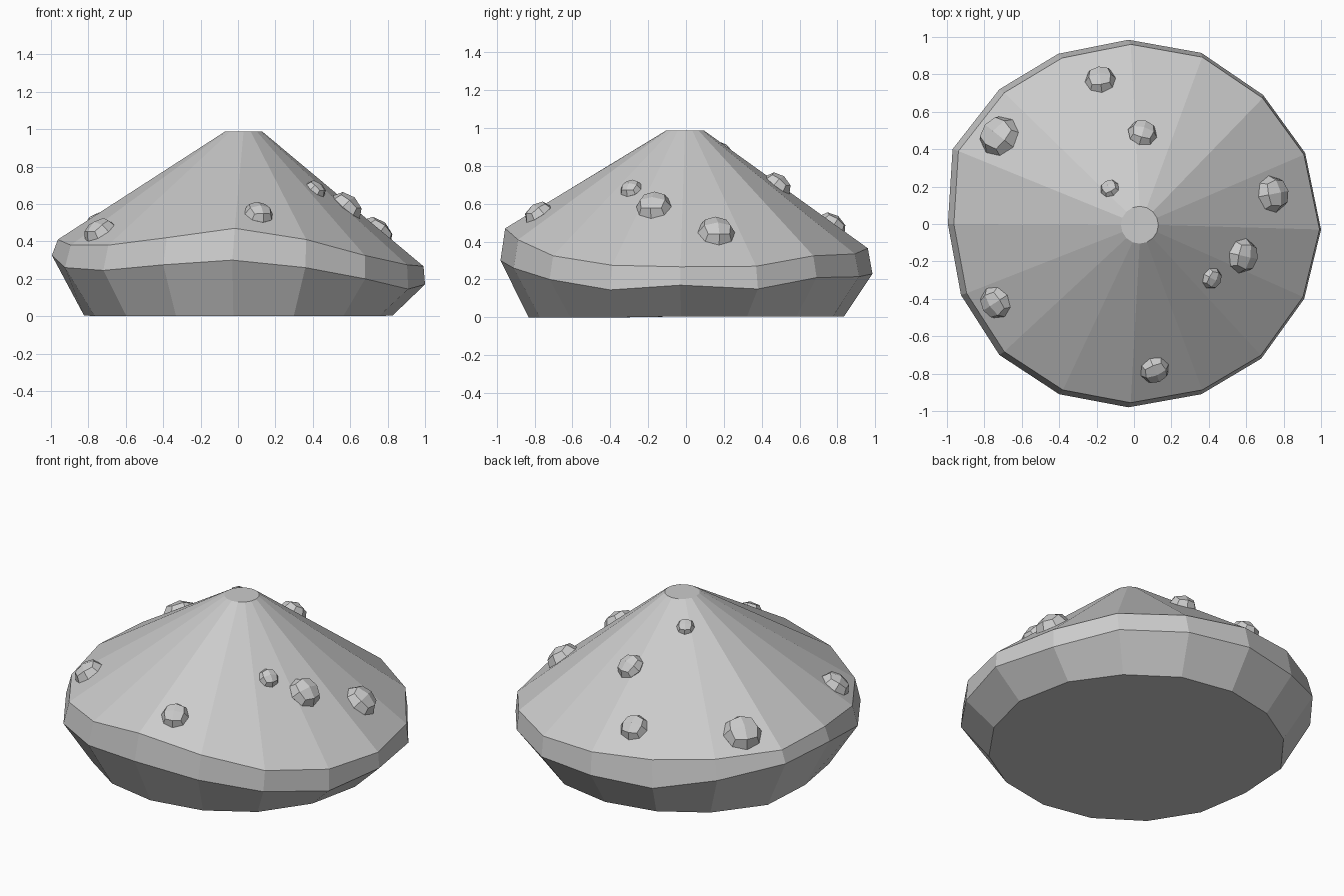
import bpy, bmesh, math
from mathutils import Vector, Matrix
from mathutils.bvhtree import BVHTree

if "Cube" in bpy.data.objects:
    bpy.data.objects.remove(bpy.data.objects["Cube"])

# Rim outline: x, y, lower edge z, upper edge z (uneven 16-sided rim)
RIM = [(1.0, -.03, .17, .267), (.915, .38, .15, .27), (.69, .69, .21, .325), (.36, .915, .215, .335),
       (-.03, .985, .23, .365), (-.405, .91, .22, .385), (-.72, .72, .28, .40), (-.97, .40, .33, .405),
       (-.995, 0, .325, .41), (-.925, -.38, .26, .38), (-.72, -.70, .245, .38), (-.40, -.91, .275, .42),
       (-.03, -.98, .30, .47), (.36, -.91, .26, .41), (.68, -.72, .20, .325), (.91, -.40, .145, .275)]


def make_object(name, bm):
    bmesh.ops.recalc_face_normals(bm, faces=bm.faces)
    mesh = bpy.data.meshes.new(name)
    bm.to_mesh(mesh)
    ob = bpy.data.objects.new(name, mesh)
    bpy.context.collection.objects.link(ob)
    return ob


# Conical cap: base, flared wall, rim band, sloped roof, small flat tip
bm = bmesh.new()
n = len(RIM)
rings = [[], [], [], []]
for i, (x, y, lo, hi) in enumerate(RIM):
    a = math.tau * i / n
    rings[0].append(bm.verts.new((x * .828, y * .848, 0.005)))
    rings[1].append(bm.verts.new((x, y, lo)))
    rings[2].append(bm.verts.new((x * .98 + .012, y * .975, hi)))
    rings[3].append(bm.verts.new((.03 + .1 * math.cos(a), -.005 + .1 * math.sin(a), .987)))
for low, high in zip(rings, rings[1:]):
    for i in range(n):
        j = (i + 1) % n
        bm.faces.new((low[i], low[j], high[j], high[i]))
bm.faces.new(rings[0][::-1])
bm.faces.new(rings[3])
bm.verts.ensure_lookup_table()
for v in rings[0][9:16]:
    v.co.z = 0
make_object("cone_cap", bm)
surface = BVHTree.FromBMesh(bm)
bm.free()


# Low-poly studs: 24-quad spheres, flattened and seated on the slope
def stud(i, x, y, r):
    hit, normal, _, _ = surface.ray_cast(Vector((x, y, 3)), Vector((0, 0, -1)))
    b = bmesh.new()
    bmesh.ops.create_cube(b, size=2)
    bmesh.ops.subdivide_edges(b, edges=b.edges, cuts=1, use_grid_fill=True)
    for v in b.verts:
        v.co = v.co.normalized() * r
        v.co.z *= .72
    rot = normal.to_track_quat('Z', 'Y').to_matrix().to_4x4()
    bmesh.ops.transform(b, matrix=Matrix.Translation(hit) @ rot, verts=b.verts)
    make_object(f"stud_{i}", b)
    b.free()


STUDS = [(-.72, .47, .113), (-.74, -.42, .09), (.74, .16, .1), (.58, -.17, .095), (.415, -.29, .06),
         (.11, -.78, .08), (.045, .485, .08), (-.18, .77, .083), (-.13, .19, .052)]
for i, s in enumerate(STUDS, 1):
    stud(i, *s)
